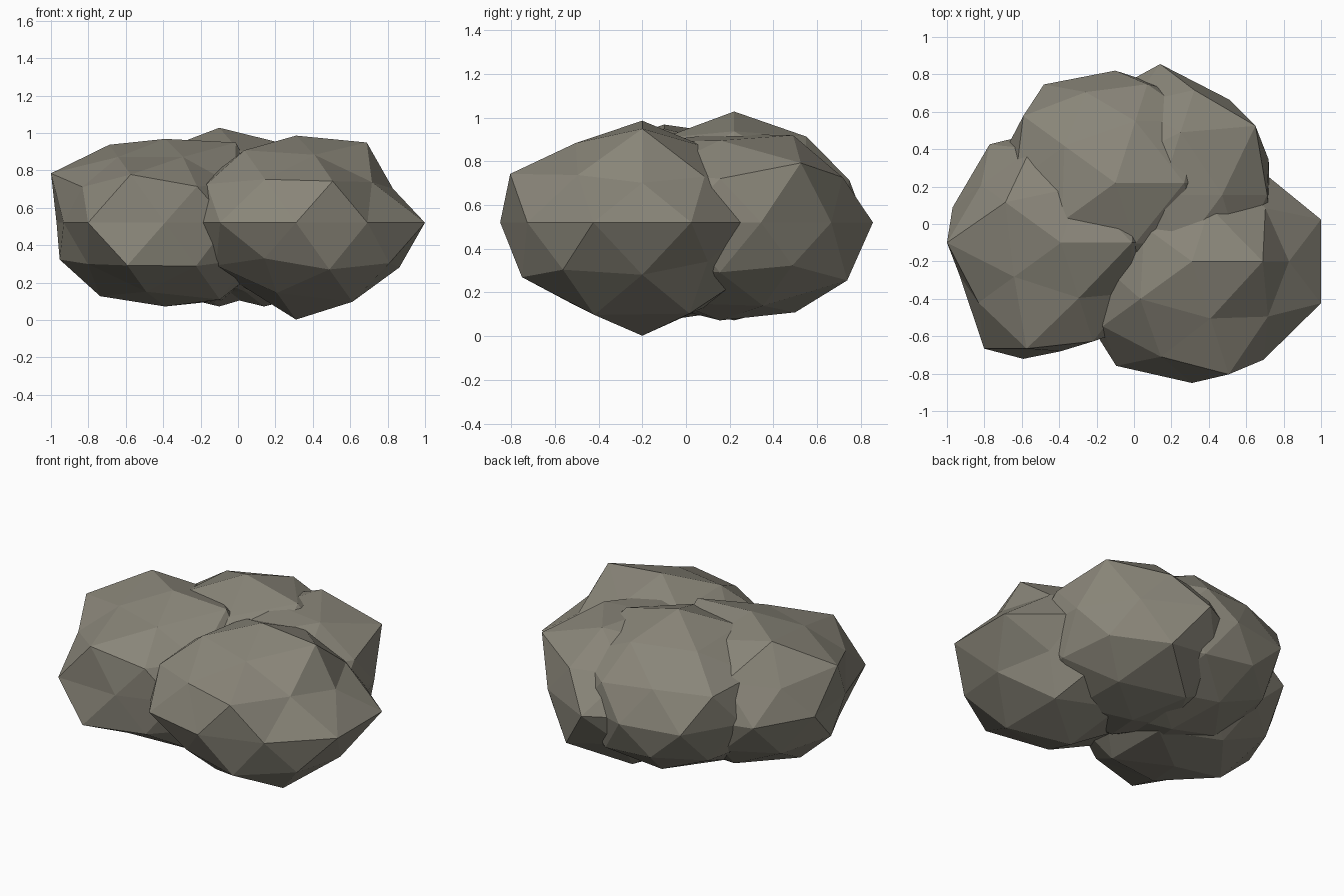
import bpy, bmesh, math

# Warm grey stone
stone = bpy.data.materials.new("stone")
stone.diffuse_color = (0.25, 0.235, 0.19, 1)

SQUASH = 0.70   # lobes are flattened vertically


def boulder(name, centre, top, bottom, **rings):
    """Faceted lobe: an icosphere whose vertices are pushed in or out.
    Each ring is (first azimuth, azimuth step, radii); the rest keep 0.62."""
    radius = {}
    for ring, (start, step, values) in rings.items():
        for i, r in enumerate(values):
            radius[ring, (start + i * step) % 360] = r
    bm = bmesh.new()
    bmesh.ops.create_icosphere(bm, subdivisions=2, radius=1)
    for v in bm.verts:
        d = v.co.normalized()
        az = round(math.degrees(math.atan2(d.y, d.x))) % 360
        if abs(d.z) > 0.95:
            r = top if d.z > 0 else bottom
        else:
            if abs(d.z) < 0.1:
                ring = "middle"
            else:
                ring = ("upper" if d.z > 0 else "lower") + ("_cap" if abs(d.z) > 0.7 else "")
            r = radius.get((ring, az), 0.62)
        v.co = (centre[0] + r * d.x, centre[1] + r * d.y, centre[2] + r * d.z * SQUASH)
    mesh = bpy.data.meshes.new(name)
    bm.to_mesh(mesh)
    bm.free()
    mesh.materials.append(stone)
    ob = bpy.data.objects.new(name, mesh)
    bpy.context.collection.objects.link(ob)
    return ob


# Front right lobe, the largest
boulder("front_right_boulder", (0.31, -0.20, 0.52), 0.665, 0.74,
        upper_cap=(0, 72, [0.72, 0.58, 0.60, 0.65, 0.61]),
        upper=(180, 36, [0.59, 0.66, 0.63, 0.71, 0.59, 0.58, 0.57, 0.58]),
        middle=(198, 36, [0.66, 0.69, 0.65, 0.65, 0.725, 0.725, 0.61]),
        lower=(216, 36, [0.62, 0.61, 0.68, 0.69, 0.65, 0.57]),
        lower_cap=(36, 72, [0.70, 0.63, 0.56, 0.63, 0.71]))

# Front left lobe
boulder("front_left_boulder", (-0.39, -0.10, 0.52), 0.64, 0.64,
        upper_cap=(0, 72, [0.72, 0.60, 0.70, 0.59, 0.59]),
        upper=(144, 36, [0.59, 0.717, 0.61, 0.70, 0.62, 0.54, 0.57, 0.57, 0.57]),
        middle=(126, 36, [0.65, 0.61, 0.57, 0.70, 0.58, 0.58]),
        lower=(144, 36, [0.62, 0.63, 0.60, 0.73, 0.63]),
        lower_cap=(36, 72, [0.70, 0.63, 0.66, 0.62, 0.69]))

# Back left lobe, the highest
boulder("back_left_boulder", (-0.10, 0.22, 0.52), 0.725, 0.64,
        upper_cap=(0, 72, [0.70, 0.66, 0.64, 0.67, 0.65]),
        upper=(0, 36, [0.63, 0.66, 0.62, 0.60, 0.68, 0.63, 0.60, 0.57]),
        middle=(54, 36, [0.60, 0.60, 0.65, 0.61]))

# Back right lobe
boulder("back_right_boulder", (0.14, 0.155, 0.52), 0.58, 0.64,
        upper_cap=(0, 72, [0.63, 0.67, 0.54, 0.56, 0.62]),
        upper=(0, 36, [0.64, 0.74, 0.66, 0.60]),
        middle=(18, 36, [0.61, 0.63, 0.70]),
        lower=(36, 36, [0.63, 0.72, 0.63]),
        lower_cap=(36, 72, [0.64, 0.69]))
